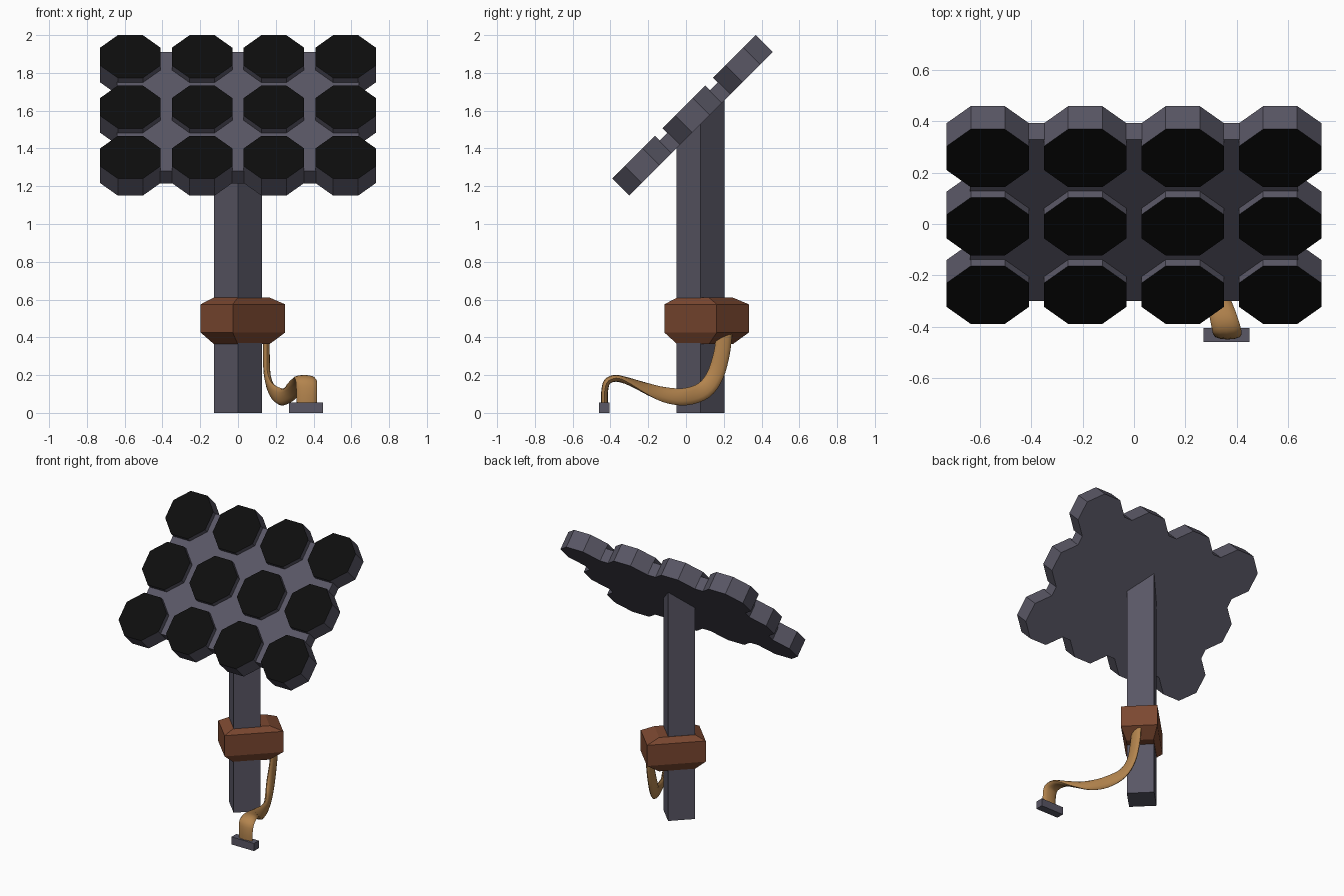
import bpy, bmesh
from math import pi, cos, sin, radians
from mathutils import Vector, Matrix

if "Cube" in bpy.data.objects:
    bpy.data.objects.remove(bpy.data.objects["Cube"])


def material(name, rgb):
    m = bpy.data.materials.new(name)
    m.diffuse_color = (*rgb, 1)
    m.use_nodes = True
    m.node_tree.nodes["Principled BSDF"].inputs["Base Color"].default_value = m.diffuse_color
    return m


STEEL = material("dark_steel", (0.1, 0.095, 0.13))
BLACK = material("black_cell", (0.004, 0.004, 0.004))
BROWN = material("brown_casing", (0.2, 0.065, 0.03))
TAN = material("tan_strap", (0.45, 0.23, 0.075))


def finish(name, bm, *mats):
    bmesh.ops.recalc_face_normals(bm, faces=bm.faces)
    mesh = bpy.data.meshes.new(name)
    bm.to_mesh(mesh)
    bm.free()
    for m in mats:
        mesh.materials.append(m)
    ob = bpy.data.objects.new(name, mesh)
    bpy.context.collection.objects.link(ob)
    return ob


def loft(name, rings, mat):
    """Skin a list of equal-length point rings and cap both ends."""
    bm = bmesh.new()
    rows = [[bm.verts.new(p) for p in ring] for ring in rings]
    n = len(rows[0])
    for a, b in zip(rows, rows[1:]):
        for i in range(n):
            bm.faces.new((a[i], a[(i + 1) % n], b[(i + 1) % n], b[i]))
    bm.faces.new(rows[0])
    bm.faces.new(rows[-1])
    return finish(name, bm, mat)


def box(name, size, loc, mat, matrix=Matrix()):
    bm = bmesh.new()
    bmesh.ops.create_cube(bm, size=1, matrix=matrix @ Matrix.Translation(loc)
                          @ Matrix.Diagonal((*size, 1)))
    return finish(name, bm, mat)


def diagonal_rect(u0, u1, v0, v1, z):
    """Rectangle turned 45 degrees about z; z may be a function of y."""
    pts = []
    for u, v in ((u0, v0), (u1, v0), (u1, v1), (u0, v1)):
        x, y = (u - v) * cos(pi / 4), (u + v) * cos(pi / 4)
        pts.append((x, y, z(y) if callable(z) else z))
    return pts


# Tilted panel: local z = 0 is the front of the cells
TILT = Matrix.Translation((0, -0.01, 1.62)) @ Matrix.Rotation(radians(45), 4, 'X')
DEPTH = 0.127
box("panel_plate", (1.28, 0.89, 0.092), (0, 0, -DEPTH + 0.046), STEEL, TILT)

# Octagonal cells, 4 x 3, with black front faces
for row in range(3):
    for col in range(4):
        bm = bmesh.new()
        r = 0.16 / cos(pi / 8)
        place = (Matrix.Translation(((col - 1.5) * 0.38, (row - 1) * 0.377, -DEPTH / 2))
                 @ Matrix.Rotation(pi / 8, 4, 'Z'))
        bmesh.ops.create_cone(bm, cap_ends=True, segments=8, radius1=r, radius2=r,
                              depth=DEPTH, matrix=TILT @ place)
        max(bm.faces, key=lambda f: f.normal.dot(Vector((0, -1, 1)))).material_index = 1
        finish(f"panel_cell_{row}_{col}", bm, STEEL, BLACK)

# Square post set cornerwise, top cut to the panel slope
P = (-0.035, 0.145, -0.035, 0.145)
loft("post", [diagonal_rect(*P, 0), diagonal_rect(*P, lambda y: y + 1.46)], STEEL)

# Casing around the post with sloped top and bottom
inner, outer = (-0.035, 0.205, -0.033, 0.147), (-0.1, 0.291, -0.061, 0.179)
loft("casing", [diagonal_rect(*inner, 0.365), diagonal_rect(*outer, 0.425),
                diagonal_rect(*outer, 0.575), diagonal_rect(*inner, 0.61)], BROWN)

# Twisting strap: centre, wide axis, half width
PATH = [
    ((0.15, 0.205, 0.44), (0.1, -1, 0), 0.042),
    ((0.15, 0.19, 0.32), (0.1, -1, 0.2), 0.043),
    ((0.155, 0.155, 0.2), (0, -0.9, 0.5), 0.045),
    ((0.18, 0.095, 0.12), (0, -0.6, 0.8), 0.047),
    ((0.225, 0, 0.086), (0, -0.1, 1), 0.046),
    ((0.26, -0.1, 0.093), (-0.25, 0, 1), 0.043),
    ((0.295, -0.2, 0.125), (-0.75, 0, 0.65), 0.044),
    ((0.33, -0.3, 0.165), (-1, 0, 0.2), 0.048),
    ((0.35, -0.37, 0.183), (-1, -0.15, 0), 0.053),
    ((0.362, -0.417, 0.165), (-1, -0.05, 0), 0.056),
    ((0.364, -0.431, 0.11), (-1, 0, 0), 0.055),
    ((0.364, -0.431, 0.04), (-1, 0, 0), 0.054),
]


def spline(pts, t):
    i = min(int(t), len(pts) - 2)
    f = t - i
    a, b, c, d = (pts[min(max(k, 0), len(pts) - 1)] for k in range(i - 1, i + 3))
    return 0.5 * (2 * b + (c - a) * f + (2 * a - 5 * b + 4 * c - d) * f * f
                  + (3 * b - a - 3 * c + d) * f ** 3)


centres = [Vector(p[0]) for p in PATH]
axes = [Vector(p[1]).normalized() for p in PATH]
widths = [p[2] for p in PATH]
rings, steps = [], 4 * (len(PATH) - 1)
for s in range(steps + 1):
    t = s / 4
    c = spline(centres, t)
    tan = (spline(centres, min(t + 0.05, len(PATH) - 1))
           - spline(centres, max(t - 0.05, 0))).normalized()
    wide = spline(axes, t)
    wide = (wide - tan * wide.dot(tan)).normalized()
    thin = tan.cross(wide)
    rings.append([c + wide * spline(widths, t) * cos(k * pi / 6) + thin * 0.018 * sin(k * pi / 6)
                  for k in range(12)])
strap = loft("strap", rings, TAN)
bpy.context.view_layer.objects.active = strap
strap.select_set(True)
bpy.ops.object.shade_smooth_by_angle(angle=radians(60))

# Buckle block at the strap end
box("strap_end", (0.18, 0.055, 0.055), (0.36, -0.4325, 0.0275), STEEL)
